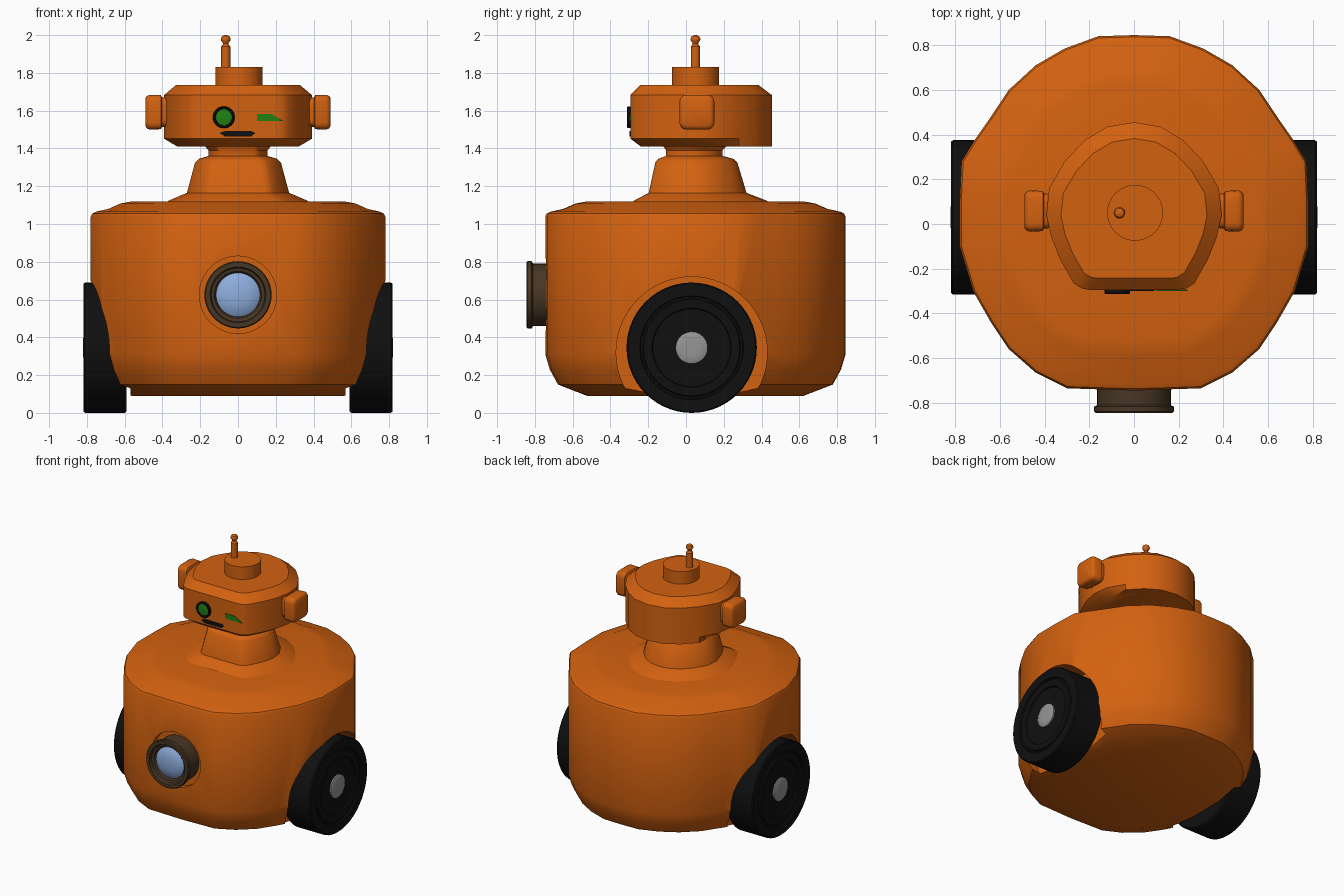
import bpy, bmesh, math

if "Cube" in bpy.data.objects:
    bpy.data.objects.remove(bpy.data.objects["Cube"])


def material(name, rgb):
    m = bpy.data.materials.new(name)
    m.diffuse_color = (*rgb, 1)
    m.use_nodes = True
    m.node_tree.nodes["Principled BSDF"].inputs["Base Color"].default_value = m.diffuse_color
    return m


ORANGE = material("orange paint", (0.65, 0.12, 0.005))
BLACK = material("black rubber", (0.005, 0.005, 0.005))
BROWN = material("dark brown metal", (0.065, 0.038, 0.018))
GLASS = material("pale blue glass", (0.27, 0.42, 0.72))
GREEN = material("green light", (0.015, 0.22, 0.006))
GREY = material("grey hub metal", (0.30, 0.30, 0.30))


def loft(name, rings, mat, angle=35):
    """Skin a list of equal-length point rings and cap both ends."""
    bm = bmesh.new()
    vs = [[bm.verts.new(p) for p in r] for r in rings]
    n = len(vs[0])
    for a, b in zip(vs, vs[1:]):
        for i in range(n):
            j = (i + 1) % n
            bm.faces.new((a[i], a[j], b[j], b[i]))
    bm.faces.new(vs[0])
    bm.faces.new(vs[-1])
    bmesh.ops.recalc_face_normals(bm, faces=bm.faces)
    me = bpy.data.meshes.new(name)
    bm.to_mesh(me)
    bm.free()
    ob = bpy.data.objects.new(name, me)
    bpy.context.collection.objects.link(ob)
    me.materials.append(mat)
    smooth(ob, angle)
    return ob


def smooth(ob, angle=35):
    bpy.ops.object.select_all(action='DESELECT')
    ob.select_set(True)
    bpy.context.view_layer.objects.active = ob
    bpy.ops.object.shade_smooth_by_angle(angle=math.radians(angle))


def lathe(name, axis, centre, profile, mat, n=40):
    """Turn (radius, position) pairs about a line along the given axis."""
    rings = []
    for r, t in profile:
        ring = []
        for i in range(n):
            a = 2 * math.pi * i / n
            p = [centre[0] + r * math.cos(a), centre[1] + r * math.sin(a)]
            p.insert("xyz".index(axis), t)
            ring.append(p)
        rings.append(ring)
    return loft(name, rings, mat)


def mirrored(half):
    return half + [(-x, y) for x, y in reversed(half) if x]


def scaled(outline, s, z, y0):
    return [(x * s, y0 + (y - y0) * s, z) for x, y in outline]


def cut(ob, cutter):
    cutter.hide_render = True
    mod = ob.modifiers.new("cut", 'BOOLEAN')
    mod.object = cutter
    mod.solver = 'EXACT'
    bpy.context.view_layer.objects.active = ob
    bpy.ops.object.modifier_apply(modifier=mod.name)
    bpy.data.objects.remove(cutter)


# Body: one plan outline scaled up through the heights
plan = mirrored([(0, .845), (.16, .84), (.31, .785), (.44, .71), (.56, .60),
                 (.64, .48), (.71, .38), (.772, .28), (.78, .1), (.78, -.1),
                 (.72, -.3), (.64, -.44), (.56, -.56), (.44, -.665),
                 (.3, -.735), (0, -.745)])
levels = [(.72, .09), (.915, .15), (.97, .23), (1, .31), (1, 1.04), (.99, 1.055),
          (.965, 1.065), (.88, 1.08), (.80, 1.108), (.72, 1.12)]
body = loft("body", [scaled(plan, s, z, .047) for s, z in levels], ORANGE)

# Wheel arches and lens recess
for side in (-1, 1):
    cut(body, lathe("arch_cutter", "x", (.03, .32),
                    [(.40, .57 * side), (.40, 1.0 * side)], ORANGE, 64))
cut(body, lathe("lens_cutter", "y", (0, .625), [(.205, -.9), (.205, -.70)], ORANGE))
smooth(body)

# Wheels with ridged faces and domed hubs
tyre = [(.1, .55), (.1, .60), (.335, .59), (.345, .60), (.345, .81), (.338, .818),
        (.275, .818), (.27, .808), (.26, .808), (.255, .818), (.21, .815),
        (.205, .805), (.12, .802)]
hub = [(.085, .79), (.085, .812), (.075, .817), (.045, .82), (.02, .82)]
for side, word in ((-1, "left"), (1, "right")):
    lathe(word + "_wheel", "x", (.03, .345), [(r, t * side) for r, t in tyre], BLACK, 56)
    lathe(word + "_hub", "x", (.03, .345), [(r, t * side) for r, t in hub], GREY)

# Chest lens
lathe("lens_housing", "y", (0, .625),
      [(.165, -.68), (.165, -.81), (.178, -.817), (.178, -.838), (.172, -.845),
       (.148, -.845), (.142, -.825), (.125, -.82), (.115, -.80)], BROWN)
lathe("lens_glass", "y", (0, .625),
      [(.118, -.79), (.116, -.808), (.09, -.825), (.05, -.834), (.01, -.837)], GLASS)

# Neck and head share one outline
face = mirrored([(0, .455), (.12, .435), (.22, .375), (.31, .28), (.38, .16),
                 (.392, .04), (.37, -.06), (.33, -.16), (.27, -.265), (.235, -.288),
                 (.2, -.295), (0, -.295)])
loft("neck", [scaled(face, s, z, .02) for s, z in
              [(.98, 1.11), (.93, 1.125), (.69, 1.165), (.58, 1.325), (.53, 1.345),
               (.40, 1.36), (.40, 1.39), (.45, 1.415)]], ORANGE)
# The lower chamfer fades out towards the back of the head
chin = [p if q[1] > .25 else p_in for q, p, p_in in
        zip(face, scaled(face, 1, 1.41, .02), scaled(face, .82, 1.41, .02))]
loft("head", [chin] + [scaled(face, s, z, .02) for s, z in
                       [(1, 1.452), (1, 1.682), (.833, 1.737)]], ORANGE)

# Cap and antenna
lathe("head_cap", "z", (.005, .05), [(.125, 1.72), (.125, 1.832)], ORANGE)
lathe("antenna", "z", (-.065, .05),
      [(.024, 1.82), (.024, 1.94), (.014, 1.953), (.016, 1.96), (.025, 1.971),
       (.026, 1.98), (.02, 1.994), (.006, 2.0)], ORANGE, 20)


# Ears: rounded squares lofted outwards
def rounded_square(x, h, r):
    pts = []
    for k in range(20):
        q, step = divmod(k, 5)
        a = math.pi / 2 * (q + step / 4)
        cy = (h - r) * (1 if q in (0, 3) else -1)
        cz = (h - r) * (1 if q in (0, 1) else -1)
        pts.append((x, .058 + cy + r * math.cos(a), 1.592 + cz + r * math.sin(a)))
    return pts


for side, word in ((-1, "left"), (1, "right")):
    loft(word + "_ear", [rounded_square(x * side, h, .035) for x, h in
                         [(.35, .075), (.402, .078), (.408, .09), (.468, .092),
                          (.482, .086), (.49, .074)]], ORANGE)

# Round eye
lathe("eye_ring", "y", (-.075, 1.565),
      [(.058, -.28), (.058, -.308), (.053, -.313), (.045, -.313), (.043, -.305)], BLACK, 32)
lathe("eye_light", "y", (-.075, 1.565), [(.044, -.29), (.043, -.307), (.02, -.311)], GREEN, 32)


# Thin plates on the face
def plate(name, pts, mat):
    loft(name, [[(x, y, z) for x, z in pts] for y in (-.292, -.2995)], mat)


plate("wedge_eye", [(.1, 1.582), (.18, 1.582), (.24, 1.544), (.1, 1.544)], GREEN)
plate("mouth", [(-.098, 1.482), (-.07, 1.492), (.07, 1.492), (.092, 1.482),
                (.07, 1.464), (-.07, 1.464)], BLACK)
